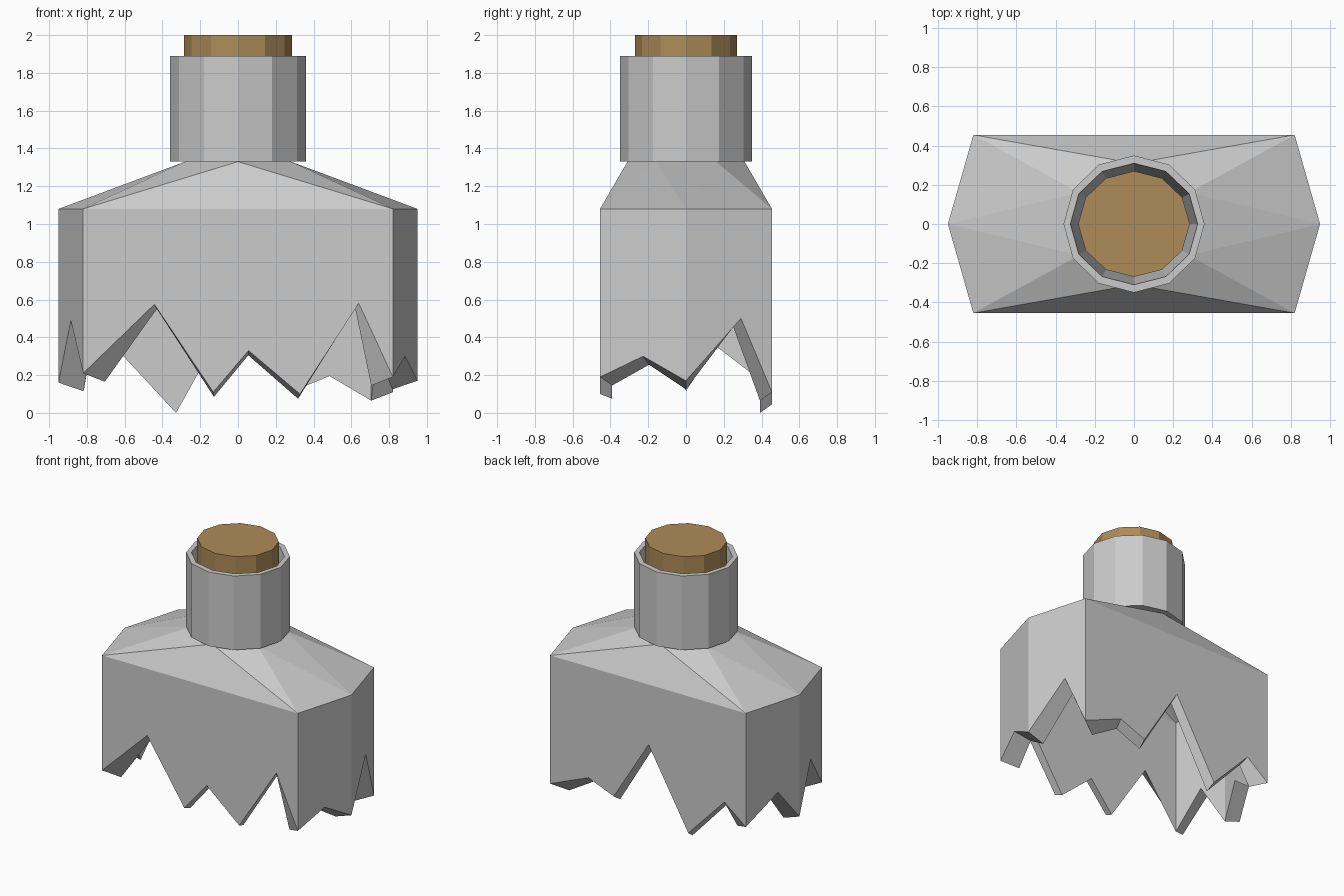
import bpy, bmesh
from math import cos, sin, pi

if "Cube" in bpy.data.objects:
    bpy.data.objects.remove(bpy.data.objects["Cube"])


def make_object(name, bm):
    bmesh.ops.recalc_face_normals(bm, faces=bm.faces[:])
    mesh = bpy.data.meshes.new(name)
    bm.to_mesh(mesh)
    bm.free()
    obj = bpy.data.objects.new(name, mesh)
    bpy.context.collection.objects.link(obj)
    return obj


def lathe(name, rings, sides=12, closed=False):
    """Skin elliptical rings (rx, ry, z); cap the ends or close into a tube."""
    bm = bmesh.new()
    loops = [[bm.verts.new((rx * cos(2 * pi * i / sides), ry * sin(2 * pi * i / sides), z))
              for i in range(sides)] for rx, ry, z in rings]
    pairs = list(zip(loops, loops[1:]))
    if closed:
        pairs.append((loops[-1], loops[0]))
    else:
        bm.faces.new(loops[0])
        bm.faces.new(loops[-1])
    for a, b in pairs:
        for i in range(sides):
            j = (i + 1) % sides
            bm.faces.new((a[i], a[j], b[j], b[i]))
    return make_object(name, bm)


# Six-sided body outline, corner heights of the break, and jags along each side
W, C, D = 0.95, 0.82, 0.455
corners = [(W, 0), (C, D), (-C, D), (-W, 0), (-C, -D), (C, -D)]
corner_z = [0.17, 0.11, 0.22, 0.16, 0.21, 0.19]
jags = [
    [(0.64, 0.50)],
    [(0.195, 0.24), (0.325, 0.156), (0.503, 0.625), (0.706, 0.045), (0.89, 0.36)],
    [(0.60, 0.40)],
    [(0.50, 0.49)],
    [(0.23, 0.575), (0.42, 0.11), (0.534, 0.33), (0.70, 0.10), (0.89, 0.58)],
    [(0.50, 0.30)],
]
collar = [(0.28, 0.16), (0, 0.31), (-0.28, 0.16), (-0.28, -0.16), (0, -0.31), (0.28, -0.16)]


def shell(bm, inner):
    """One skin of the broken body; returns its bottom and collar loops."""
    s = 0.86 if inner else 1
    hexa = [(x * s, y * s) for x, y in corners]
    top = [bm.verts.new((x, y, 1.03 if inner else 1.08)) for x, y in hexa]
    neck = [bm.verts.new((x * s, y * s, 1.28 if inner else 1.33)) for x, y in collar]
    low = [bm.verts.new((x, y, z - (0.045 if inner else 0)))
           for (x, y), z in zip(hexa, corner_z)]
    bottom = []
    for k in range(6):
        n = (k + 1) % 6
        (x0, y0), (x1, y1) = corners[k], corners[n]
        drop = 0 if not inner else 0.025 if k == 4 else 0.045
        mids = []
        for t, z in jags[k]:
            x, y = x0 + (x1 - x0) * t, y0 + (y1 - y0) * t
            # long sides keep their jag positions, short sides shrink
            sx = (0.97 if k in (1, 4) else 0.865) if inner else 1
            x = x * sx
            if inner and k in (1, 4):
                x = max(-0.66, min(0.66, x))
            mids.append(bm.verts.new((x, y * s, z - drop)))
        bm.faces.new([low[k]] + mids + [low[n], top[n], top[k]])
        # Shoulder facets
        bm.faces.new((top[k], top[n], neck[k]))
        bm.faces.new((top[k], neck[k], neck[k - 1]))
        bottom += [low[k]] + mids
    return bottom, neck


# Broken body with thick walls
bm = bmesh.new()
outer, inner = shell(bm, False), shell(bm, True)
for a, b in zip(outer, inner):
    for i in range(len(a)):
        j = (i + 1) % len(a)
        bm.faces.new((a[i], a[j], b[j], b[i]))
make_object("broken_body", bm)

# Neck tube with a slightly tapered mouth
lathe("neck", [(0.36, 0.35, 1.33), (0.36, 0.35, 1.89), (0.325, 0.31, 1.89),
               (0.275, 0.26, 1.33)], closed=True)

# Cork stopper
cork = lathe("cork", [(0.27, 0.255, 1.5), (0.285, 0.27, 1.8), (0.285, 0.27, 2.0)])
mat = bpy.data.materials.new("cork_brown")
mat.diffuse_color = (0.42, 0.26, 0.10, 1)
mat.use_nodes = True
mat.node_tree.nodes["Principled BSDF"].inputs["Base Color"].default_value = mat.diffuse_color
cork.data.materials.append(mat)
